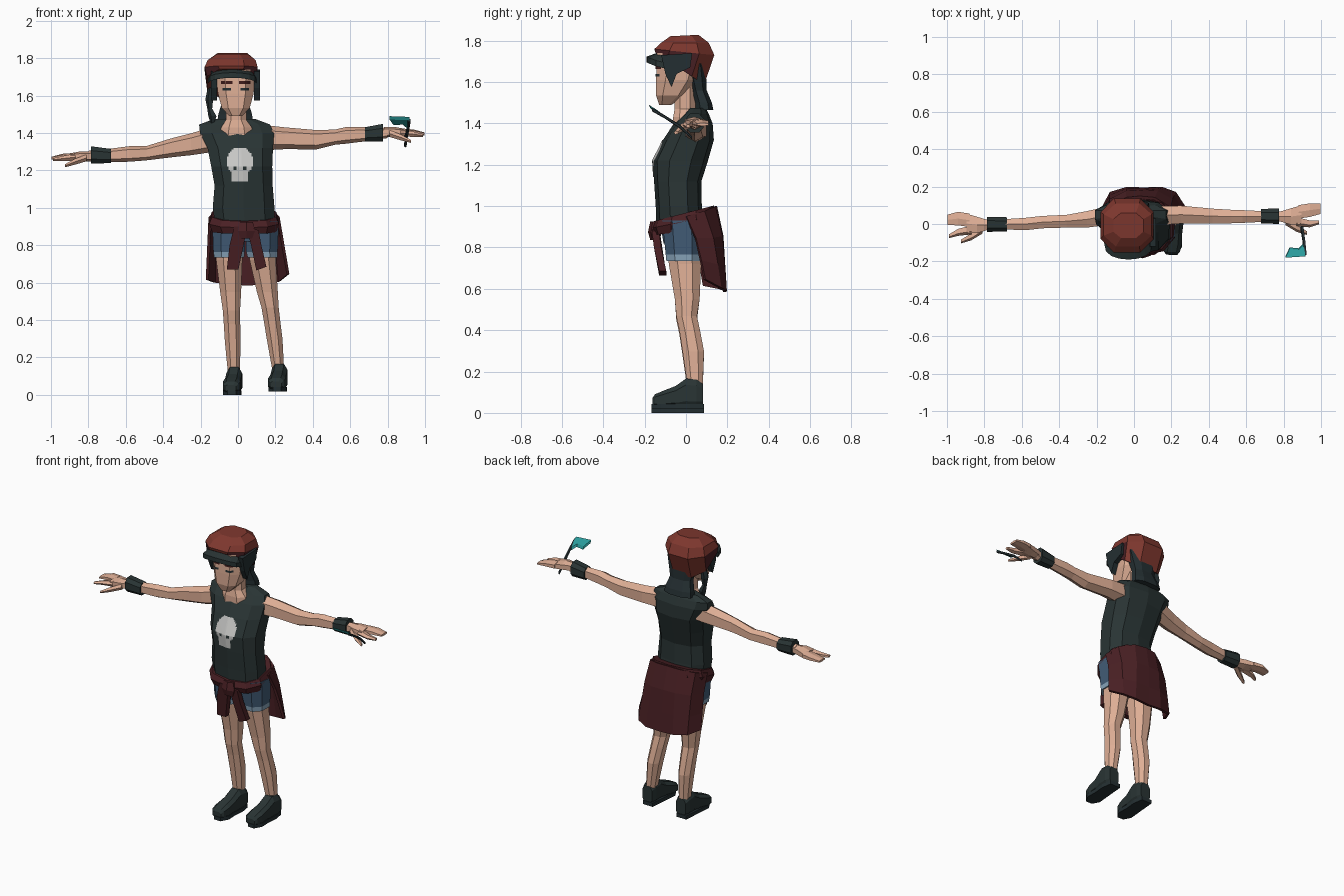
import bpy, bmesh, math
from mathutils import Vector
from mathutils.bvhtree import BVHTree


def material(name, r, g, b):
    m = bpy.data.materials.new(name)
    lin = [((c / 255 + 0.055) / 1.055) ** 2.4 for c in (r, g, b)]
    m.diffuse_color = (*lin, 1)
    return m


SKIN = material("skin", 222, 174, 149)
DARK = material("charcoal cloth", 41, 52, 52)
HAIR = material("dark hair", 36, 47, 50)
CAP = material("rust red", 126, 55, 46)
WINE = material("wine red", 74, 32, 36)
DENIM = material("denim blue", 66, 92, 118)
FRAY = material("pale denim", 135, 163, 185)
PALE = material("pale grey", 198, 198, 196)
TEAL = material("teal", 42, 155, 155)
BROWN = material("dark brown", 62, 28, 26)


def make(name, verts, faces, *mats):
    mesh = bpy.data.meshes.new(name)
    mesh.from_pydata([tuple(v) for v in verts], [], faces)
    bm = bmesh.new()
    bm.from_mesh(mesh)
    bmesh.ops.recalc_face_normals(bm, faces=bm.faces)
    bm.to_mesh(mesh)
    bm.free()
    for m in mats:
        mesh.materials.append(m)
    ob = bpy.data.objects.new(name, mesh)
    bpy.context.collection.objects.link(ob)
    return ob


def loft(name, secs, *mats, n=8, axis="z", e=0.8):
    """Skin rings (cx, cy, cz, ra, rb, tilt) stacked along an axis."""
    verts = []
    for s in secs:
        cx, cy, cz, ra, rb = s[:5]
        tilt = s[5] if len(s) > 5 else 0
        for i in range(n):
            t = 2 * math.pi * (i + 0.5) / n
            k = math.cos(math.pi / n) ** e
            a = ra * math.copysign(abs(math.cos(t)) ** e, math.cos(t)) / k
            b = rb * math.copysign(abs(math.sin(t)) ** e, math.sin(t)) / k
            off = {"z": (a, b, tilt * b), "x": (0, a, b), "y": (a, 0, b)}[axis]
            verts.append((cx + off[0], cy + off[1], cz + off[2]))
    faces = [tuple(range(n)), tuple(range(len(verts) - n, len(verts)))]
    for j in range(len(secs) - 1):
        for i in range(n):
            k = (i + 1) % n
            faces.append((j * n + i, j * n + k, (j + 1) * n + k, (j + 1) * n + i))
    return make(name, verts, faces, *mats)


def prism(name, pts, off, mat):
    n = len(pts)
    off = Vector(off)
    verts = [Vector(p) for p in pts] + [Vector(p) + off for p in pts]
    faces = [tuple(range(n)), tuple(range(n, 2 * n))]
    faces += [(i, (i + 1) % n, n + (i + 1) % n, n + i) for i in range(n)]
    return make(name, verts, faces, mat)


def decal(name, target, x0, x1, z0, z1, nx, nz, rule, *mats):
    """Thin painted cells laid on the front of a target; rule gives slot or None."""
    me = target.data
    tree = BVHTree.FromPolygons([v.co for v in me.vertices], [p.vertices for p in me.polygons])
    verts, faces, slots = [], [], []
    for j in range(nz + 1):
        for i in range(nx + 1):
            x, z = x0 + (x1 - x0) * i / nx, z0 + (z1 - z0) * j / nz
            hit = tree.ray_cast(Vector((x, -2, z)), Vector((0, 1, 0)))[0]
            verts.append((x, (hit.y if hit else 0) - 0.004, z))
    for j in range(nz):
        for i in range(nx):
            slot = rule((i + 0.5) / nx * 2 - 1, (j + 0.5) / nz)
            if slot is not None:
                a = j * (nx + 1) + i
                faces.append((a, a + 1, a + nx + 2, a + nx + 1))
                slots.append(slot)
    ob = make(name, verts, faces, *mats)
    for p, s in zip(ob.data.polygons, slots):
        p.material_index = s
    return ob


# Shirt
shirt = loft("shirt", [(.035, -.03, .93, .16, .11), (.03, -.035, 1.0, .165, .107),
                       (.03, -.04, 1.12, .155, .11), (.02, -.027, 1.22, .163, .128),
                       (.012, .012, 1.32, .175, .118), (-.005, .035, 1.40, .198, .09),
                       (-.018, .05, 1.445, .19, .058), (-.018, .055, 1.475, .11, .038)],
             DARK, n=10)


def skull_rule(u, v):
    # round cranium above a narrow jaw, with two small eye sockets
    inside = (u * u + ((v - .6) / .42) ** 2 < 1) or (abs(u) < .62 and v < .45)
    if not inside:
        return None
    return 1 if .36 < v < .43 and .2 < abs(u) < .5 else 0


decal("skull_print", shirt, -.06, .08, 1.14, 1.32, 16, 20, skull_rule, PALE, DARK)

# Neck and head
loft("neck", [(-.008, .0, 1.385, .088, .062), (-.008, .0, 1.43, .082, .062),
              (-.01, -.005, 1.47, .055, .05), (-.01, -.005, 1.58, .055, .05)], SKIN)
head = loft("head", [(-.012, -.10, 1.49, .035, .03), (-.012, -.075, 1.535, .075, .07),
                     (-.012, -.045, 1.61, .095, .10), (-.015, -.02, 1.74, .108, .12)], SKIN, e=.7)
for side, x in (("left", -.06), ("right", .036)):
    decal(side + "_eye", head, x - .022, x + .022, 1.627, 1.64, 4, 1, lambda u, v: 0, HAIR)
    decal(side + "_brow", head, x - .03, x + .03, 1.662, 1.678, 4, 1, lambda u, v: 0, BROWN)

# Hair
loft("nape_hair", [(-.015, .09, 1.465, .095, .042), (-.015, .085, 1.50, .09, .04),
                   (-.015, .065, 1.56, .072, .035), (-.02, .045, 1.69, .105, .05)], HAIR)
for side, x in (("left", -.145), ("right", .085)):
    prism(side + "_hair_lock", [(x, -.12, 1.73), (x, -.10, 1.64), (x, -.07, 1.575), (x, -.045, 1.64),
                                (x, .02, 1.67), (x, .03, 1.74)], (.032, 0, 0), HAIR)
loft("braid", [(-.137, .02, 1.45, .008, .008), (-.135, .02, 1.49, .02, .02), (-.15, .02, 1.53, .012, .012),
               (-.152, .02, 1.58, .019, .02), (-.14, .02, 1.66, .015, .015)], HAIR, n=5)

# Cap with a darker front band
cap = loft("cap", [(-.035, -.03, 1.665, .13, .118, -.65), (-.037, -.008, 1.745, .142, .145, -.1),
                   (-.034, -.005, 1.79, .128, .115, 0), (-.03, -.008, 1.825, .08, .068, .05)], CAP, WINE, n=8)
for p in cap.data.polygons:
    if p.center.z < 1.745 and p.center.y < 0 and abs(p.normal.z) < .7:
        p.material_index = 1

# Visor, drooping toward its ends
arc = [math.pi * i / 8 for i in range(9)]
rim = [(-.03 - .13 * math.cos(t), -.10 - .09 * math.sin(t) ** .7, 1.665 + .03 * math.sin(t)) for t in arc]
root = [(-.03 - .115 * math.cos(t), -.09 - .045 * math.sin(t), 1.685 + .03 * math.sin(t)) for t in arc]
vv = rim + root + [(x, y, z + .028) for x, y, z in rim + root]
ff = []
for i in range(8):
    ff += [(i, i + 1, 10 + i, 9 + i), (18 + i, 19 + i, 28 + i, 27 + i),
           (i, i + 1, 19 + i, 18 + i), (9 + i, 10 + i, 28 + i, 27 + i)]
ff += [(0, 9, 27, 18), (8, 17, 35, 26)]
make("visor", vv, ff, DARK)

# Arms, wristbands and hands
loft("left_arm", [(-.14, .045, 1.365, .05, .06), (-.25, .025, 1.34, .044, .052), (-.36, .015, 1.32, .034, .045),
                  (-.49, .01, 1.292, .033, .034), (-.58, .0, 1.288, .033, .037),
                  (-.72, -.002, 1.278, .026, .03), (-.80, -.005, 1.278, .026, .024)], SKIN, n=6, axis="x")
loft("right_arm", [(.14, .045, 1.375, .05, .06), (.25, .05, 1.372, .048, .052), (.42, .042, 1.364, .04, .046),
                   (.52, .04, 1.378, .036, .036), (.58, .04, 1.388, .034, .04),
                   (.70, .04, 1.395, .028, .033), (.80, .04, 1.40, .026, .024)], SKIN, n=6, axis="x")
loft("left_wristband", [(-.785, -.002, 1.283, .04, .046), (-.68, -.002, 1.277, .038, .038)], DARK, axis="x")
loft("right_wristband", [(.68, .042, 1.393, .038, .038), (.775, .042, 1.402, .042, .047)], DARK, axis="x")
for side, s, y, z, skew in (("left", -1, -.005, 1.275, -.005), ("right", 1, .04, 1.405, .01)):
    loft(side + "_palm", [(s * .78, y, z, .026, .024), (s * .84, y, z, .044, .024),
                          (s * .895, y + .008, z - .003, .052, .018)], SKIN, n=6, axis="x")
    loft(side + "_fingers", [(s * .88, y + .025, z - .002, .036, .018), (s * .94, y + .034, z - .002, .036, .014),
                             (s * .998, y + .032 + skew, z - .01, .028, .007)], SKIN, n=6, axis="x")
    loft(side + "_index_finger", [(s * .87, y - .025, z - .004, .022, .017), (s * .94, y - .038, z - .012, .017, .012),
                                  (s * .99, y - .05 + 2 * skew, z - .018, .009, .007)], SKIN, n=5, axis="x")
    loft(side + "_thumb", [(s * .81, y - .025, z - .008, .018, .016), (s * .87, y - .062, z - .028, .017, .014),
                           (s * .925, y - .088, z - .05, .009, .007)], SKIN, n=5, axis="x")

# Small hatchet in the right hand
loft("hatchet_handle", [(.895, .03, 1.33, .006, .006), (.90, -.03, 1.385, .008, .008),
                        (.91, -.10, 1.43, .007, .007), (.915, -.165, 1.468, .008, .008)], HAIR, n=5, axis="y")
prism("hatchet_blade", [(.81, -.172, 1.472), (.832, -.125, 1.442), (.88, -.13, 1.445), (.908, -.10, 1.422),
                        (.916, -.165, 1.468)], (0, -.008, .018), TEAL)

# Legs, shorts and shoes; each side has its own lean
for side, top, foot, lift in (("left", -.048, -.02, 0), ("right", .128, .222, .018)):
    def cx(z):
        return foot + (top - foot) * min(1, (z - .1) / .65)

    legs = [(.13, .045, .03, .035), (.28, .035, .042, .052), (.38, .018, .044, .05), (.45, .003, .046, .05),
            (.55, .006, .056, .06), (.72, -.005, .07, .078), (.88, -.01, .08, .085)]
    loft(side + "_leg", [(cx(z), y, z + lift * (z < .5) - .04 * (z < .2), a, b) for z, y, a, b in legs], SKIN, n=8, e=.9)
    shorts = loft(side + "_short_leg", [(cx(.73), -.012, .735, .08, .083), (cx(.75), -.013, .765, .084, .085),
                                        (cx(.9), -.02, .93, .09, .095)], DENIM, FRAY, n=8)
    for p in shorts.data.polygons:
        p.material_index = int(p.center.z < .76)
    sh = [(.082, .068, .034, .055), (.05, .075, .043, .068), (.0, .078, .042, .07), (-.05, .06, .042, .052),
          (-.11, .048, .047, .041), (-.15, .042, .042, .03), (-.162, .036, .03, .018)]
    loft(side + "_shoe", [(foot - .0 - .02 * (y < -.0) * -y / .16, y, z + lift, a, b) for y, z, a, b in sh],
         DARK, n=8, axis="y", e=.65)
    x = foot - .006
    prism(side + "_sole", [(x - .036, .086, lift), (x + .036, .086, lift), (x + .046, .02, lift), (x + .04, -.05, lift),
                           (x + .042, -.12, lift), (x + .015, -.167, lift), (x - .03, -.165, lift),
                           (x - .054, -.12, lift), (x - .043, .0, lift)], (0, 0, .024), HAIR)
loft("shorts_hips", [(.04, -.02, .82, .13, .085), (.035, -.02, .94, .165, .105)], DENIM, n=10)

# Jacket tied round the waist: belt, back panel, knot, hanging sleeves
loft("jacket_belt", [(.035, -.015, .875, .172, .135, .1), (.032, -.012, .925, .186, .152, .2),
                     (.032, -.01, .965, .172, .14, .26)], WINE, n=10)
upper = [(-.15, .0, .95), (-.125, .085, .975), (-.04, .135, .995), (.03, .142, 1.0),
         (.11, .135, .995), (.19, .085, .975), (.215, .0, .95)]
hem = [(-.165, .085, .615), (-.125, .165, .60), (-.04, .19, .59), (.05, .188, .585),
       (.15, .19, .59), (.22, .165, .605), (.268, .09, .645)]
rows = []
for t, bulge in ((0, 0), (.35, .015), (.7, .008), (1, 0)):
    for a, b in zip(upper, hem):
        p = Vector(a).lerp(Vector(b), t)
        rows.append((p.x, p.y + bulge, p.z))
panel = make("jacket_back", rows, [(r * 7 + i, r * 7 + i + 1, r * 7 + i + 8, r * 7 + i + 7)
                                   for r in range(3) for i in range(6)], WINE)
mod = panel.modifiers.new("thickness", "SOLIDIFY")
mod.thickness = .016
mod.offset = 0
loft("jacket_knot", [(.045, -.15, .835, .03, .02), (.045, -.15, .875, .045, .03), (.045, -.145, .925, .035, .025)],
     WINE, n=6)
prism("left_hanging_sleeve", [(-.02, -.165, .90), (.05, -.165, .90), (.03, -.155, .80), (.002, -.13, .67),
                              (-.06, -.13, .67), (-.045, -.155, .80)], (0, .035, 0), WINE)
prism("right_hanging_sleeve", [(.045, -.165, .90), (.11, -.165, .88), (.125, -.155, .80), (.152, -.13, .685),
                               (.098, -.13, .665), (.07, -.155, .80)], (0, .035, 0), WINE)
